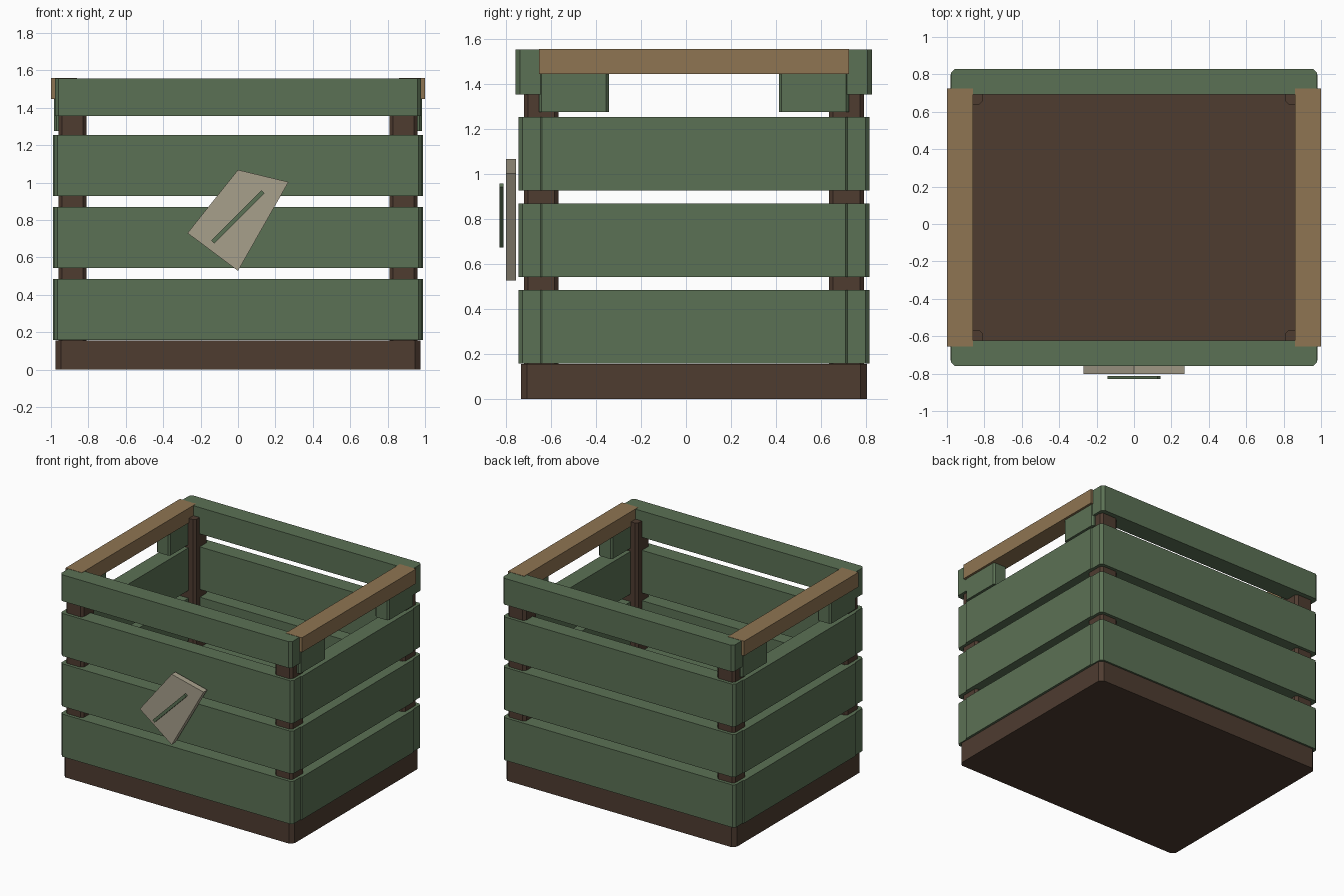
import bpy, bmesh, math

if "Cube" in bpy.data.objects:
    bpy.data.objects.remove(bpy.data.objects["Cube"])

def material(name, rgb):
    m = bpy.data.materials.new(name)
    m.diffuse_color = (*rgb, 1)
    m.use_nodes = True
    m.node_tree.nodes["Principled BSDF"].inputs["Base Color"].default_value = m.diffuse_color
    return m

GREEN = material("green_paint", (0.105, 0.165, 0.09))
DARK = material("dark_wood", (0.077, 0.045, 0.03))
LIGHT = material("light_wood", (0.275, 0.178, 0.085))
PAPER = material("paper", (0.39, 0.35, 0.26))
CY = 0.035  # crate centre in y

def prism(name, pts, depth, mat, place):
    """Extrude a 2D outline; place(u, v, w) maps it into space."""
    bm = bmesh.new()
    low = [bm.verts.new(place(u, v, depth[0])) for u, v in pts]
    high = [bm.verts.new(place(u, v, depth[1])) for u, v in pts]
    n = len(pts)
    bm.faces.new(low)
    bm.faces.new(high)
    for i in range(n):
        j = (i + 1) % n
        bm.faces.new((low[i], low[j], high[j], high[i]))
    bmesh.ops.recalc_face_normals(bm, faces=bm.faces)
    me = bpy.data.meshes.new(name)
    bm.to_mesh(me)
    bm.free()
    ob = bpy.data.objects.new(name, me)
    me.materials.append(mat)
    bpy.context.collection.objects.link(ob)
    return ob

def board(name, x, y, z, mat, c=0.0):
    """Box between ranges with chamfered vertical edges."""
    (x0, x1), (y0, y1) = sorted(x), sorted(y)
    if c:
        pts = [(x0 + c, y0), (x1 - c, y0), (x1, y0 + c), (x1, y1 - c),
               (x1 - c, y1), (x0 + c, y1), (x0, y1 - c), (x0, y0 + c)]
    else:
        pts = [(x0, y0), (x1, y0), (x1, y1), (x0, y1)]
    return prism(name, pts, z, mat, lambda u, v, w: (u, v, w))

def off(s, a, b):
    """Range on the front (s=-1) or back (s=1) side of the crate centre."""
    return (CY + s * a, CY + s * b)

# solid base
board("base", (-0.975, 0.975), off(1, -0.77, 0.77), (0, 0.156), DARK, 0.028)

# corner posts
for sx in (-1, 1):
    for sy in (-1, 1):
        board("corner_post", (sx * 0.81, sx * 0.96), off(sy, 0.602, 0.757),
              (0.15, 1.48), DARK, 0.018)

# three rows of wall slats
for z in (0.158, 0.543, 0.928):
    for s in (-1, 1):
        board("long_slat", (-0.982, 0.982), off(s, 0.66, 0.781), (z, z + 0.326), GREEN, 0.018)
        board("side_slat", (s * 0.865, s * 0.99), off(1, -0.69, 0.69), (z, z + 0.326), GREEN, 0.015)

# top rails, handles and the blocks under them
for s in (-1, 1):
    board("top_rail", (-0.979, 0.979), off(s, 0.657, 0.793), (1.355, 1.556), GREEN, 0.02)
    board("handle", (s * 0.862, s * 1.0), off(1, -0.69, 0.69), (1.446, 1.558), LIGHT)
    for sy in (-1, 1):
        board("handle_block", (s * 0.868, s * 0.983), off(sy, 0.378, 0.69),
              (1.276, 1.446), GREEN, 0.012)

# crooked label with a diagonal stripe
front = lambda u, v, w: (u, w, v)
prism("label", [(0, 0.528), (0.27, 1.003), (0, 1.068), (-0.27, 0.73)],
      (-0.802, -0.757), PAPER, front)
k = math.sqrt(0.5)
stripe = [(k * (a - b), 0.817 + k * (a + b)) for a, b in
          ((-0.19, -0.011), (0.19, -0.011), (0.19, 0.011), (-0.19, 0.011))]
prism("label_stripe", stripe, (-0.83, -0.812), GREEN, front)
